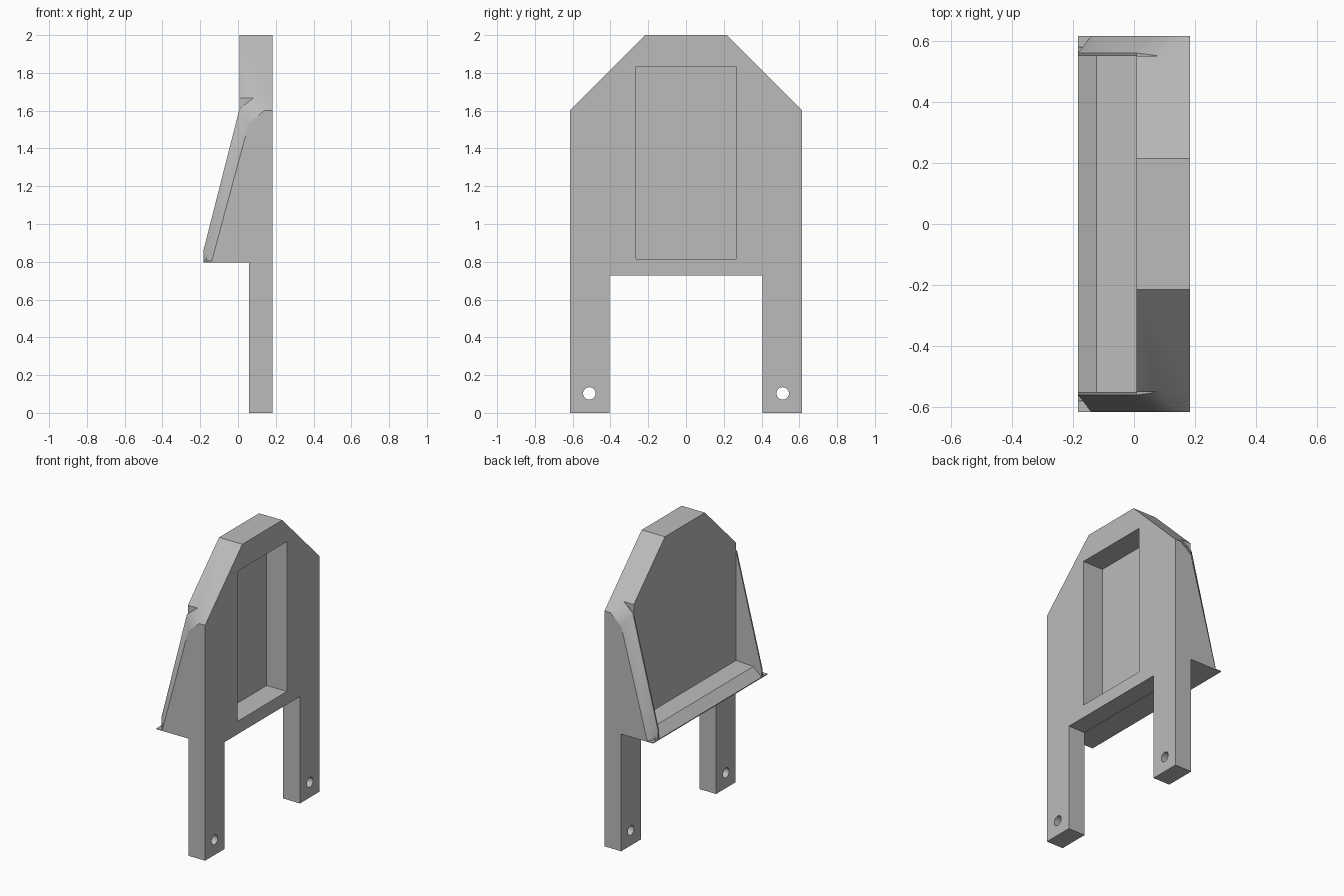
import bpy, bmesh, math
from mathutils import Vector

cube = bpy.data.objects.get("Cube")
if cube:
    bpy.data.objects.remove(cube)

grey = bpy.data.materials.new("plain grey")
grey.use_nodes = True
color = (0.5, 0.5, 0.5, 1)
grey.diffuse_color = color
grey.node_tree.nodes["Principled BSDF"].inputs["Base Color"].default_value = color


def hull(name, points):
    """Convex solid around the given points."""
    bm = bmesh.new()
    for p in points:
        bm.verts.new(p)
    bmesh.ops.convex_hull(bm, input=bm.verts)
    bmesh.ops.delete(bm, geom=[v for v in bm.verts if not v.link_faces], context='VERTS')
    bmesh.ops.dissolve_limit(bm, angle_limit=0.01, verts=bm.verts, edges=bm.edges)
    bmesh.ops.recalc_face_normals(bm, faces=bm.faces)
    mesh = bpy.data.meshes.new(name)
    bm.to_mesh(mesh)
    bm.free()
    mesh.materials.append(grey)
    ob = bpy.data.objects.new(name, mesh)
    bpy.context.collection.objects.link(ob)
    return ob


def box(name, x, y, z):
    return hull(name, [(a, b, c) for a in x for b in y for c in z])


def combine(target, other, operation):
    mod = target.modifiers.new(operation, 'BOOLEAN')
    mod.operation, mod.object, mod.solver = operation, other, 'EXACT'
    bpy.context.view_layer.objects.active = target
    bpy.ops.object.modifier_apply(modifier=mod.name)
    bpy.data.objects.remove(other)


BACK, FACE, LEG, LIP = 0.183, 0.008, 0.057, -0.183
SIDE, INNER = 0.615, 0.55

# Tall panel with clipped top corners
outline = [(INNER, 0.8), (INNER, 1.667), (0.215, 2.0)]
frame = hull("frame", [(x, s * y, z) for x in (FACE, BACK) for s in (-1, 1) for y, z in outline])

# Cross rail between the legs
parts = [box("rail", (LEG, BACK), (-0.45, 0.45), (0.727, 0.85))]

# Shelf with a bevelled lip, and its thin base
shelf = [(LIP, 0.797), (LIP, 0.803), (-0.122, 0.86), (0.03, 0.868), (0.03, 0.797)]
parts.append(hull("shelf", [(x, y, z) for x, z in shelf for y in (-0.58, 0.58)]))
parts.append(box("shelf_base", (LIP, 0.06), (-SIDE, SIDE), (0.797, 0.803)))

# Tapered side cheeks with chamfered outer edges, and the legs
ridge = [(LIP, 0.8), (LIP, 0.86), (FACE, 1.61), (BACK, 1.61), (BACK, 0.797)]
outer = [(-0.14, 0.8), (0.057, 1.53), (0.14, 1.602), (BACK, 1.602), (BACK, 0.797)]
for s in (-1, 1):
    pts = [(x, s * y, z) for x, z in ridge for y in (INNER, 0.56)]
    pts += [(x, s * SIDE, z) for x, z in outer]
    pts += [(x, s * INNER, 1.667) for x in (0.082, BACK)]
    parts.append(hull("cheek", pts))
    parts.append(box("leg", (LEG, BACK), (s * 0.405, s * SIDE), (0, 0.83)))
for part in parts:
    combine(frame, part, 'UNION')

# Deep rectangular recess
combine(frame, box("recess", (0.03, 0.3), (-0.266, 0.266), (0.815, 1.835)), 'DIFFERENCE')

# Bolt holes through the feet
for s in (-1, 1):
    ring = [(x, s * 0.512 + 0.033 * math.cos(a), 0.103 + 0.033 * math.sin(a))
            for x in (0, 0.3) for a in [math.tau * i / 32 for i in range(32)]]
    combine(frame, hull("bolt_hole", ring), 'DIFFERENCE')

# Tidy flat faces
bm = bmesh.new()
bm.from_mesh(frame.data)
bmesh.ops.remove_doubles(bm, verts=bm.verts, dist=0.0002)
bmesh.ops.dissolve_limit(bm, angle_limit=0.01, verts=bm.verts, edges=bm.edges)
bm.to_mesh(frame.data)
bm.free()
bpy.ops.object.select_all(action='DESELECT')
frame.select_set(True)
bpy.context.view_layer.objects.active = frame
bpy.ops.object.shade_smooth_by_angle(angle=math.radians(25))
